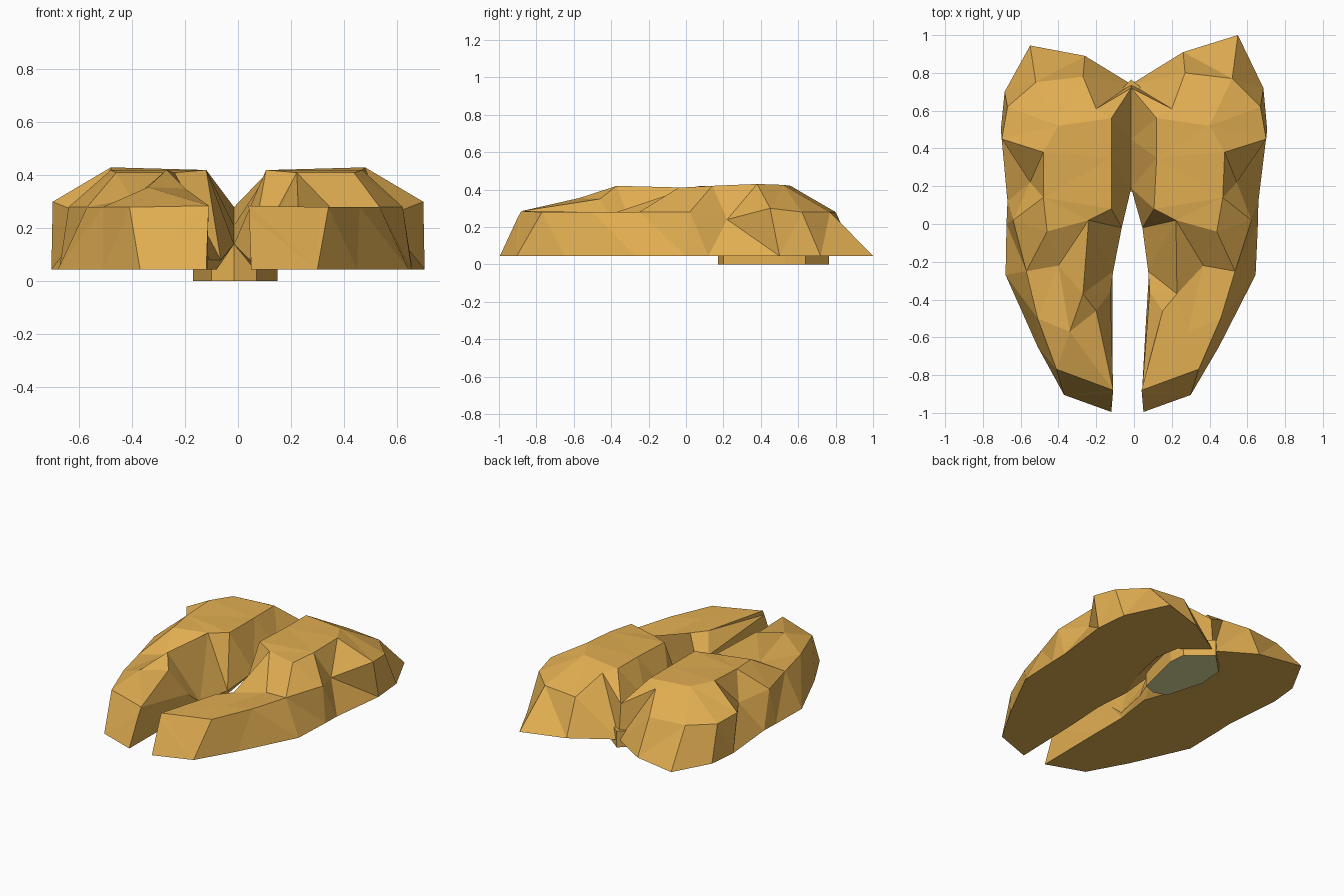
import bpy, bmesh
from mathutils import Vector

if "Cube" in bpy.data.objects:
    bpy.data.objects.remove(bpy.data.objects["Cube"])

def material(name, rgb):
    m = bpy.data.materials.new(name)
    m.diffuse_color = (*rgb, 1)
    m.use_nodes = True
    m.node_tree.nodes["Principled BSDF"].inputs["Base Color"].default_value = m.diffuse_color
    return m

tan = material("tan", (0.75, 0.42, 0.083))
cream = material("pale cream", (0.73, 0.70, 0.34))
BASE, MID = 0.045, -0.015

# Cross-sections of one half, front to back:
# outer base, outer shoulder, outer top, inner top, inner edge, inner base
SECTIONS = [
    [(-.37, -.905), (-.41, -.77, .28), (-.38, -.78, .28), (-.11, -.88, .285), (-.112, -.90, .25), (-.12, -.995)],
    [(-.51, -.65), (-.51, -.50, .28), (-.34, -.57, .355), (-.20, -.46, .35), (-.125, -.36, .17), (-.115, -.5)],
    [(-.68, -.27), (-.57, -.25, .28), (-.40, -.22, .31), (-.27, -.37, .42), (-.11, -.25, .08), (-.115, -.25)],
    [(-.675, 0), (-.64, .02, .28), (-.46, -.04, .41), (-.24, .02, .41), (-.065, -.02, .08), (-.08, 0)],
    [(-.67, .12), (-.55, .22, .24), (-.48, .14, .42), (-.12, .08, .42), (MID, .19, .14), (-.15, .2)],
    [(-.705, .5), (-.70, .45, .30), (-.48, .38, .43), (-.12, .35, .42), (MID, .45, .21), (-.2, .45)],
    [(-.685, .70), (-.67, .62, .28), (-.40, .52, .425), (-.12, .56, .42), (MID, .72, .28), (-.17, .62)],
    [(-.55, .945), (-.52, .75, .28), (-.27, .78, .28), (-.2, .61, .39), (MID, .74), (-.26, .89)],
]

def mirrored(p):
    """Right side: mirrored, leaning to the middle at the front, longer at the back."""
    x, y, z = p
    if abs(x - MID) < 0.01:
        return Vector(p)
    lean = 0.07 * min(1, max(0, (0.3 - y) / 1.1))
    if -.6 < y < -.3:  # the right front crest is lower
        z = min(z, .28)
    elif x < -.38 and -.23 < y < -.2:  # deeper notch
        z = .26
    return Vector((-x - lean, y + (0.055 if y > 0.9 else 0.02 if y > 0.65 else 0), z))

def finish(bm, name, mats):
    bmesh.ops.triangulate(bm, faces=bm.faces)
    bmesh.ops.recalc_face_normals(bm, faces=bm.faces)
    me = bpy.data.meshes.new(name)
    bm.to_mesh(me)
    bm.free()
    for m in mats:
        me.materials.append(m)
    ob = bpy.data.objects.new(name, me)
    bpy.context.collection.objects.link(ob)
    return ob

def half(name, flip):
    bm = bmesh.new()
    rings = []
    for sec in SECTIONS:
        pts = [Vector(p if len(p) == 3 else (*p, BASE)) for p in sec]
        rings.append([bm.verts.new(mirrored(p) if flip else p) for p in pts])
    for a, b in zip(rings, rings[1:]):
        for i in range(6):
            j = (i + 1) % 6
            bm.faces.new((a[i], a[j], b[j], b[i]))
    bm.faces.new(rings[0])
    # faceted rear end
    ob, om, ot, it, im, ib = rings[-1]
    for f in ((ob, om, ot, ib), (ib, ot, im), (ot, it, im)):
        bm.faces.new(f)
    return finish(bm, name, [tan])

half("left_half", False)
half("right_half", True)

# Connecting block under the bridge, with a pale underside
outline = [(-.10, .2), (MID, .17), (.07, .2), (.15, .53), (.14, .64),
           (MID, .765), (-.16, .62), (-.17, .45)]
bm = bmesh.new()
low = [bm.verts.new((x, y, 0)) for x, y in outline]
high = [bm.verts.new((x, y, .14 if y < .18 else .11)) for x, y in outline]
bm.faces.new(low)
bm.faces.new(high)
for i in range(len(outline)):
    j = (i + 1) % len(outline)
    bm.faces.new((low[i], low[j], high[j], high[i]))
block = finish(bm, "centre_block", [tan, cream])
for f in block.data.polygons:
    if f.normal.z < -0.9:
        f.material_index = 1
